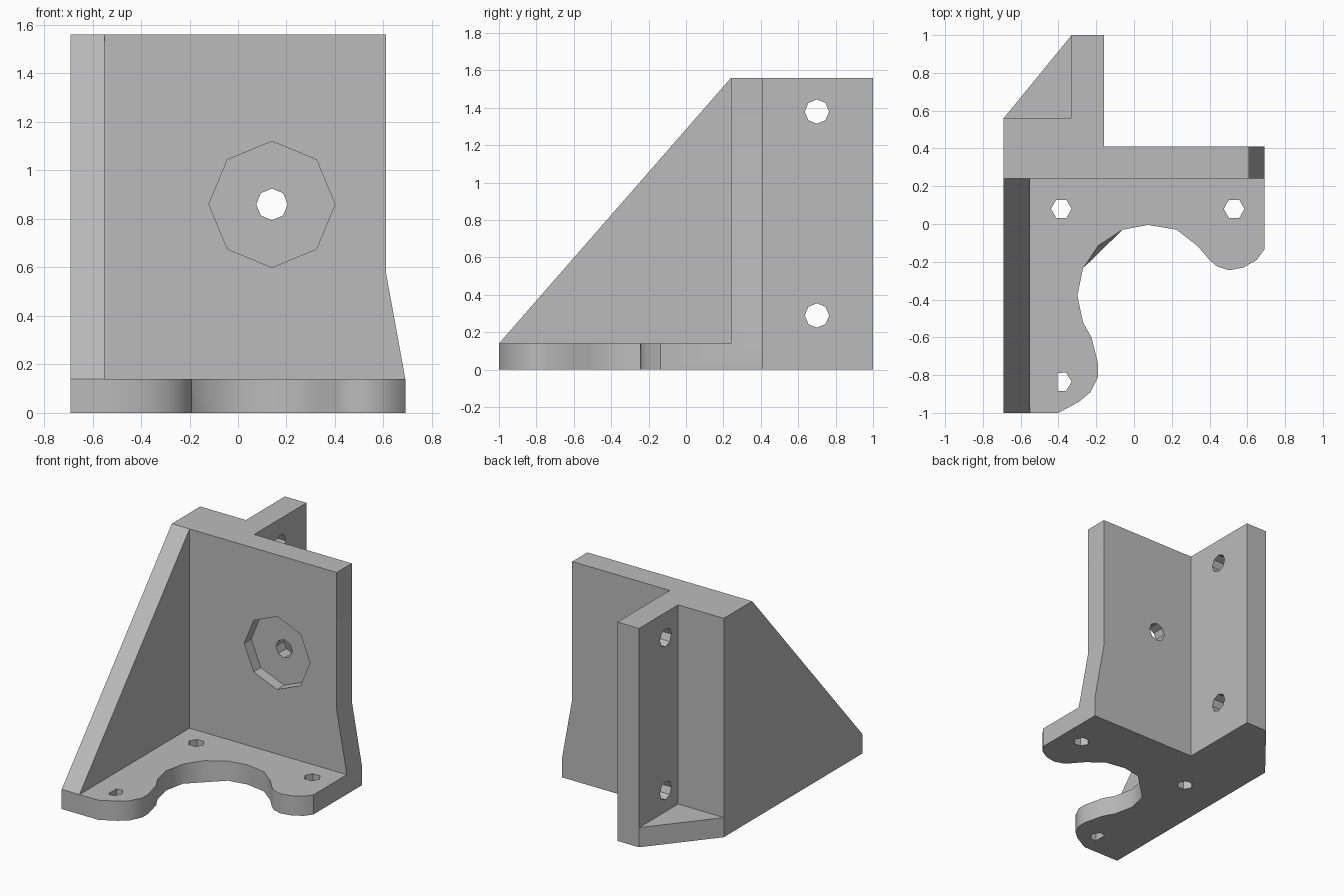
import bpy
import bmesh
from math import cos, sin, tau, radians
from mathutils import Vector

default = bpy.data.objects.get("Cube")
if default:
    bpy.data.objects.remove(default, do_unlink=True)

grey = bpy.data.materials.new("plain grey")
grey.use_nodes = True
grey.diffuse_color = (0.5, 0.5, 0.5, 1)
grey.node_tree.nodes["Principled BSDF"].inputs["Base Color"].default_value = (0.5, 0.5, 0.5, 1)

HEIGHT, FLOOR = 1.56, 0.14
LEFT, RIGHT = -0.69, 0.69
WALL_FRONT, WALL_BACK = 0.24, 0.41


def place(axis, u, v, w):
    """Point with profile coordinates u, v and depth w along the axis."""
    return Vector({"x": (w, u, v), "y": (u, w, v), "z": (u, v, w)}[axis])


def prism(name, axis, profile, start, end):
    """Extrude a flat profile along an axis."""
    bm = bmesh.new()
    face = bm.faces.new([bm.verts.new(place(axis, u, v, start)) for u, v in profile])
    made = bmesh.ops.extrude_face_region(bm, geom=[face])["geom"]
    moved = [g for g in made if isinstance(g, bmesh.types.BMVert)]
    bmesh.ops.translate(bm, verts=moved, vec=place(axis, 0, 0, end - start))
    bmesh.ops.recalc_face_normals(bm, faces=bm.faces)
    mesh = bpy.data.meshes.new(name)
    bm.to_mesh(mesh)
    bm.free()
    mesh.materials.append(grey)
    obj = bpy.data.objects.new(name, mesh)
    bpy.context.collection.objects.link(obj)
    return obj


def ring(u, v, radius, sides):
    return [(u + radius * cos(tau * i / sides), v + radius * sin(tau * i / sides))
            for i in range(sides)]


def combine(target, tool, operation):
    """Apply a boolean and discard the tool."""
    mod = target.modifiers.new(operation.lower(), "BOOLEAN")
    mod.operation, mod.solver, mod.object = operation, "EXACT", tool
    bpy.context.view_layer.objects.active = target
    bpy.ops.object.modifier_apply(modifier=mod.name)
    bpy.data.objects.remove(tool, do_unlink=True)


# Upright wall with the rear flange
bracket = prism("bracket", "z", [
    (LEFT, WALL_FRONT), (0.61, WALL_FRONT), (0.61, WALL_BACK), (-0.16, WALL_BACK),
    (-0.16, 1), (-0.33, 1), (-0.33, 0.56), (LEFT, 0.56)], 0, HEIGHT)

# Flared foot of the wall
foot = prism("wall_foot", "y", [
    (0.4, 0), (RIGHT, 0), (RIGHT, FLOOR), (0.61, 0.58), (0.4, 0.58)], WALL_FRONT, WALL_BACK)

# Base plate with rounded lobes around the large cutout
notch = (-0.19, -0.115)
base = prism("base_plate", "z", [
    (LEFT, WALL_BACK), (RIGHT, WALL_BACK), (RIGHT, -0.135), (0.65, -0.19), (0.58, -0.23),
    (0.505, -0.245), (0.44, -0.225), (0.4, -0.19), (0.335, -0.115), (0.225, -0.03),
    (0.075, -0.005), (-0.06, -0.03), notch, (-0.27, -0.235), (-0.3, -0.38),
    (-0.27, -0.52), (-0.225, -0.6), (-0.19, -0.74), (-0.19, -0.81), (-0.23, -0.89),
    (-0.29, -0.94), (-0.4, -1), (LEFT, -1)], 0, FLOOR)

# Small chamfer under the cutout rim
for vert in base.data.vertices:
    if vert.co.z < 0.01 and (vert.co.xy - Vector(notch)).length < 0.01:
        vert.co.xy = (-0.165, -0.132)

# Side gusset and the low web behind the wall
gusset = prism("side_gusset", "x", [
    (-1, 0), (0.3, 0), (0.3, HEIGHT), (WALL_FRONT, HEIGHT), (-1, FLOOR)], LEFT, -0.55)
web = prism("rear_web", "z", [
    (LEFT, 0.5), (-0.25, 0.5), (-0.25, 1), (-0.33, 1), (LEFT, 0.56)], 0, FLOOR)

for part in (foot, base, gusset, web):
    combine(bracket, part, "UNION")

# Screw holes: flange, wall with its recess, and base
cutters = [prism("flange_hole", "x", ring(0.7, z, 0.065, 8), -0.5, 0) for z in (0.29, 1.38)]
cutters.append(prism("wall_recess", "y", ring(0.14, 0.86, 0.26, 8), 0.1, 0.32))
cutters.append(prism("wall_hole", "y", ring(0.14, 0.86, 0.065, 8), 0.1, 0.6))
cutters += [prism("base_hole", "z", ring(x, 0.08, 0.055, 6), -0.1, 0.3) for x in (-0.385, 0.53)]
cutters.append(prism("lobe_hole", "z", [
    (-0.405, -0.79), (-0.36, -0.785), (-0.33, -0.835), (-0.36, -0.885), (-0.405, -0.885)],
    -0.1, 0.3))
for cutter in cutters:
    combine(bracket, cutter, "DIFFERENCE")

# Clean up and shade
bm = bmesh.new()
bm.from_mesh(bracket.data)
bmesh.ops.remove_doubles(bm, verts=bm.verts, dist=0.0005)
bmesh.ops.dissolve_limit(bm, angle_limit=radians(1), verts=bm.verts, edges=bm.edges)
bm.to_mesh(bracket.data)
bm.free()
bpy.ops.object.select_all(action="DESELECT")
bracket.select_set(True)
bpy.context.view_layer.objects.active = bracket
bpy.ops.object.shade_smooth_by_angle(angle=radians(34))
